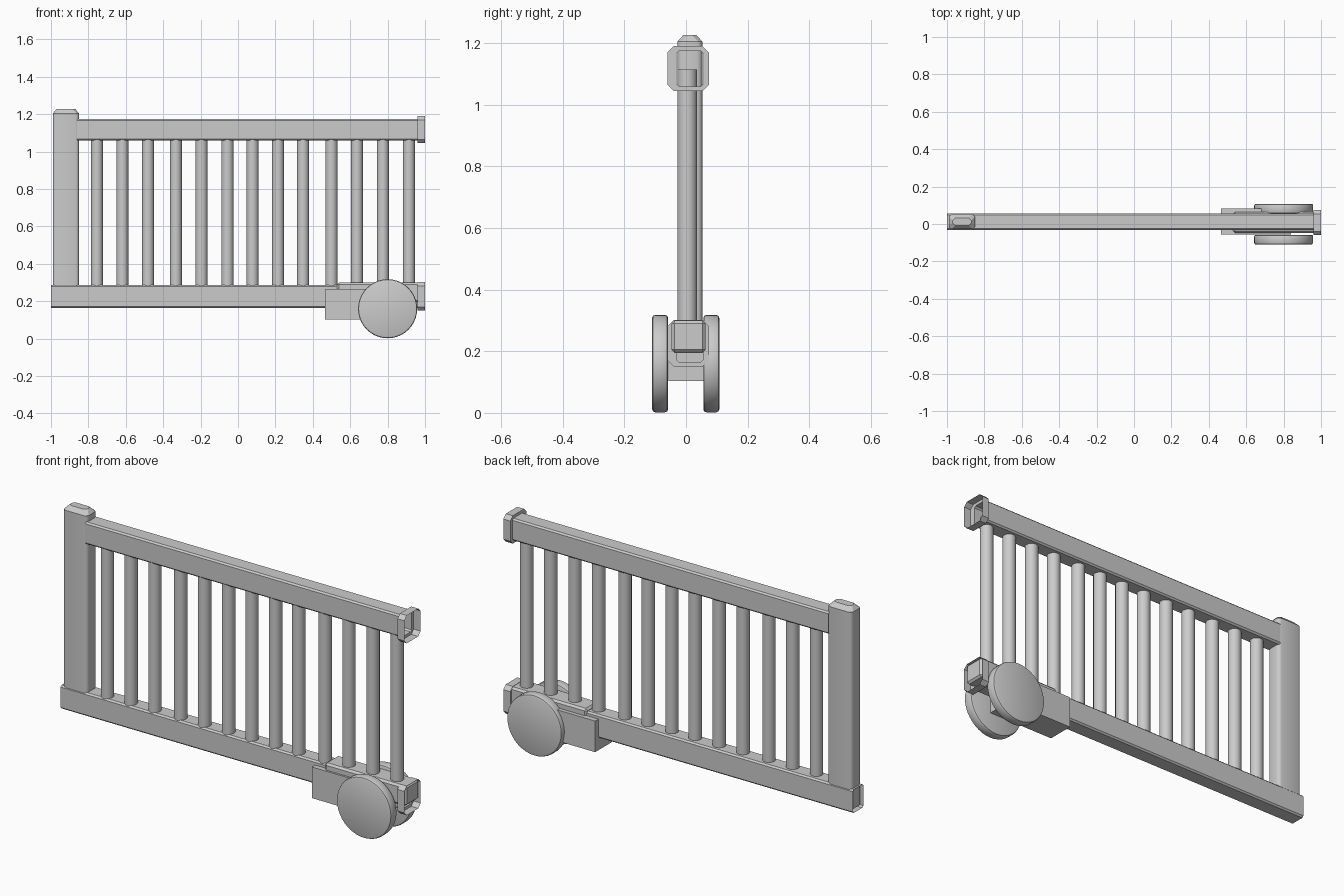
import bpy, bmesh, math
from mathutils import Matrix

if "Cube" in bpy.data.objects:
    bpy.data.objects.remove(bpy.data.objects["Cube"])


def finish(name, bm, smooth=True):
    bmesh.ops.recalc_face_normals(bm, faces=bm.faces)
    me = bpy.data.meshes.new(name)
    bm.to_mesh(me)
    bm.free()
    ob = bpy.data.objects.new(name, me)
    bpy.context.collection.objects.link(ob)
    if smooth:
        bpy.context.view_layer.objects.active = ob
        ob.select_set(True)
        bpy.ops.object.shade_smooth_by_angle(angle=math.radians(35))
        ob.select_set(False)
    return ob


def section(y0, y1, z0, z1, c):
    """Chamfered rectangle in the y-z plane."""
    return [(y0 + c, z0), (y1 - c, z0), (y1, z0 + c), (y1, z1 - c),
            (y1 - c, z1), (y0 + c, z1), (y0, z1 - c), (y0, z0 + c)]


def open_tube(name, stations):
    bm = bmesh.new()
    rings = [[bm.verts.new((x, y, z)) for y, z in sec] for x, sec in stations]
    for a, b in zip(rings, rings[1:]):
        for i in range(len(a)):
            j = (i + 1) % len(a)
            bm.faces.new((a[i], a[j], b[j], b[i]))
    return finish(name, bm, False)


def box(name, lo, hi, bevel=0.0, pick=lambda e: True, segments=1):
    bm = bmesh.new()
    bmesh.ops.create_cube(bm, size=1)
    for v in bm.verts:
        v.co = [(a + b) / 2 + t * (b - a) for a, b, t in zip(lo, hi, v.co)]
    if bevel:
        bmesh.ops.bevel(bm, geom=[e for e in bm.edges if pick(e)], offset=bevel,
                        segments=segments, affect='EDGES', profile=0.5)
    return finish(name, bm)


def cylinder(name, r, depth, centre, axis='Z', sides=16, bevel_cap=0):
    bm = bmesh.new()
    bmesh.ops.create_cone(bm, cap_ends=True, segments=sides,
                          radius1=r, radius2=r, depth=depth)
    if bevel_cap:
        rim = [e for e in bm.edges if abs(e.verts[0].co.z - e.verts[1].co.z) < 1e-5]
        bmesh.ops.bevel(bm, geom=rim, offset=bevel_cap, segments=2,
                        affect='EDGES', profile=0.5)
    if axis == 'Y':
        bmesh.ops.rotate(bm, verts=bm.verts, matrix=Matrix.Rotation(math.pi / 2, 3, 'X'))
    bmesh.ops.translate(bm, verts=bm.verts, vec=centre)
    return finish(name, bm)


# Hollow rails flaring into an end collar
for name, x0, z0, z1 in (("top_rail", -0.86, 1.06, 1.175),
                         ("bottom_rail", -1.0, 0.165, 0.287)):
    rail = section(-0.031, 0.056, z0, z1, 0.008)
    collar = section(-0.06, 0.074, z0 - 0.015, z1 + 0.015, 0.02)
    open_tube(name, [(x0, rail), (0.96, rail), (0.96, collar), (1.0, collar)])

# End post with rounded uprights and chamfered cap
upright = lambda e: abs(e.verts[0].co.z - e.verts[1].co.z) > 0.5
box("end_post", (-0.99, -0.028, 0.18), (-0.85, 0.053, 1.205), 0.018, upright, 3)
bm = bmesh.new()
levels = ((1.205, 0.0), (1.227, 0.02))
rings = []
for z, inset in levels:
    x0, x1, y0, y1, c = -0.99 + inset, -0.85 - inset, -0.028 + inset, 0.053 - inset, 0.014
    rings.append([bm.verts.new((x, y, z)) for x, y in section(x0, x1, y0, y1, c)])
for i in range(8):
    j = (i + 1) % 8
    bm.faces.new((rings[0][i], rings[0][j], rings[1][j], rings[1][i]))
bm.faces.new(rings[1])
finish("post_cap", bm, False)

# Balusters
xs = (-0.754, -0.618, -0.481, -0.332, -0.195, -0.056, 0.078,
      0.214, 0.348, 0.5, 0.636, 0.775, 0.914)
for i, x in enumerate(xs):
    cylinder(f"baluster_{i + 1}", 0.032, 0.895, (x, 0.004, 0.6675))

# Motor housing, wheel bracket and wheels
box("motor_housing", (0.53, -0.047, 0.195), (0.998, 0.063, 0.30), 0.01)
box("wheel_bracket", (0.465, -0.057, 0.103), (0.84, 0.083, 0.265))
for side, y in (("front", -0.084), ("back", 0.082)):
    cylinder(f"{side}_wheel", 0.158, 0.052, (0.80, y, 0.16), 'Y', 40, 0.01)
